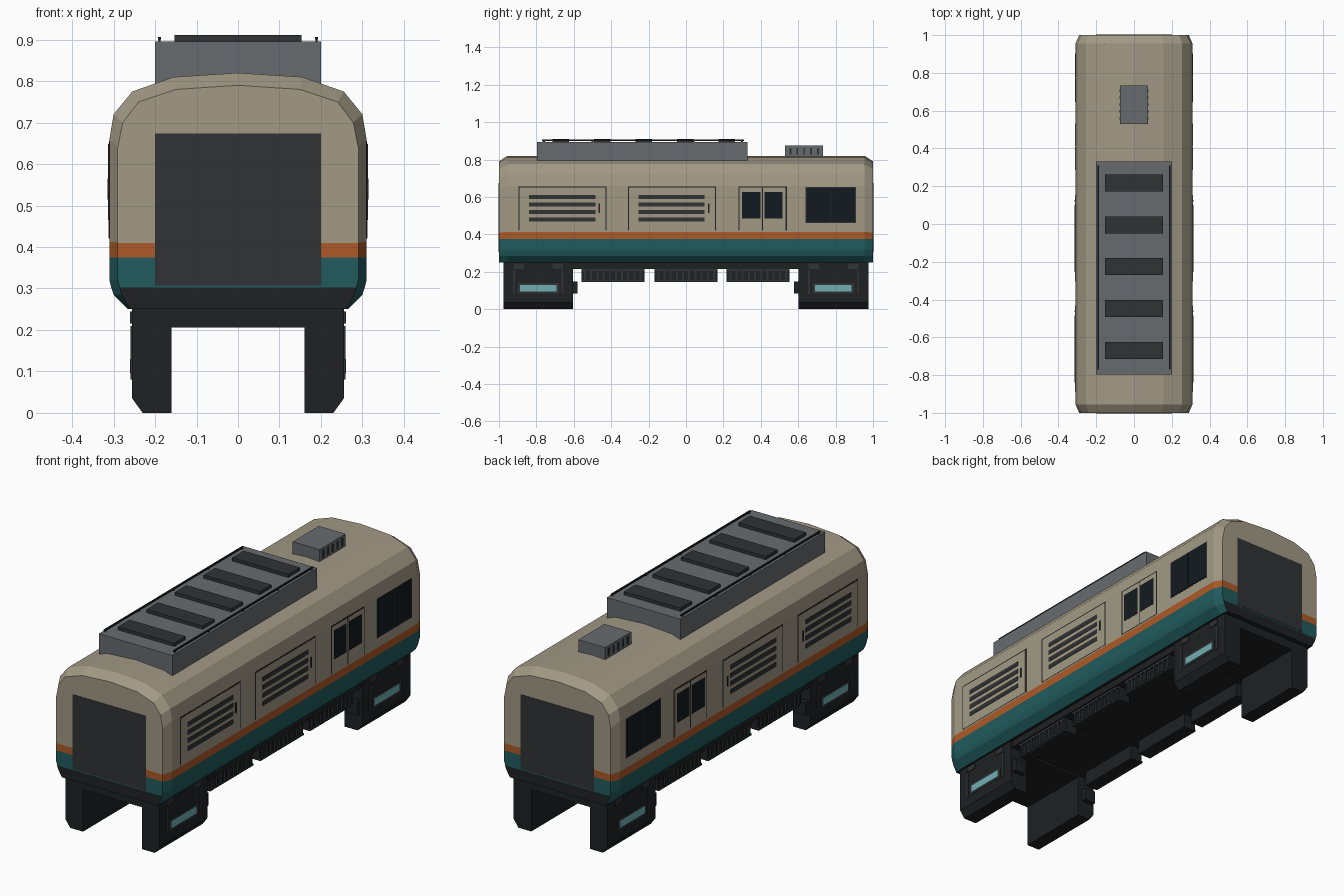
import bpy, bmesh

if "Cube" in bpy.data.objects:
    bpy.data.objects.remove(bpy.data.objects["Cube"])


def mat(name, r, g, b):
    m = bpy.data.materials.new(name)
    m.diffuse_color = (r, g, b, 1)
    m.use_nodes = True
    m.node_tree.nodes["Principled BSDF"].inputs["Base Color"].default_value = m.diffuse_color
    return m


CREAM = mat("cream", 0.36, 0.32, 0.235)
TEAL = mat("teal", 0.015, 0.105, 0.11)
ORANGE = mat("orange", 0.42, 0.10, 0.02)
BLACK = mat("black", 0.014, 0.015, 0.017)
DARK = mat("dark_grey", 0.03, 0.032, 0.034)
GREY = mat("grey", 0.135, 0.148, 0.158)
GLASS = mat("glass", 0.006, 0.01, 0.014)
LIGHT = mat("pale_blue", 0.16, 0.42, 0.45)


def finish(name, bm, *mats):
    bmesh.ops.recalc_face_normals(bm, faces=bm.faces)
    me = bpy.data.meshes.new(name)
    bm.to_mesh(me)
    bm.free()
    ob = bpy.data.objects.new(name, me)
    for m in mats:
        me.materials.append(m)
    bpy.context.collection.objects.link(ob)
    return ob


def boxes(name, material, spans, mirror=False):
    """One object made of boxes, each span (x0, x1, y0, y1, z0, z1)."""
    bm = bmesh.new()
    for x0, x1, y0, y1, z0, z1 in spans:
        for s in ((1, -1) if mirror else (1,)):
            vs = bmesh.ops.create_cube(bm, size=1)["verts"]
            for v in vs:
                v.co = (s * (x0 if v.co.x < 0 else x1),
                        y0 if v.co.y < 0 else y1, z0 if v.co.z < 0 else z1)
    return finish(name, bm, material)


def extrude_y(name, material, outline, y0, y1):
    """Extrude an x-z outline along y."""
    bm = bmesh.new()
    a = [bm.verts.new((x, y0, z)) for x, z in outline]
    b = [bm.verts.new((x, y1, z)) for x, z in outline]
    n = len(a)
    bm.faces.new(a)
    bm.faces.new(b)
    for i in range(n):
        bm.faces.new((a[i], a[(i + 1) % n], b[(i + 1) % n], b[i]))
    return finish(name, bm, material)


# Car body: half profile lofted through four rings, painted in bands
outer = [(0.265, 0.25), (0.30, 0.285), (0.305, 0.30), (0.31, 0.32), (0.31, 0.375),
         (0.31, 0.413), (0.31, 0.66), (0.30, 0.72), (0.255, 0.775), (0.155, 0.81), (0, 0.82)]
inner = [(0.26, 0.25), (0.28, 0.285), (0.285, 0.302), (0.29, 0.32), (0.29, 0.375),
         (0.29, 0.41), (0.29, 0.64), (0.278, 0.70), (0.24, 0.75), (0.15, 0.78), (0, 0.79)]
band = [1, 1, 1, 1, 2, 0, 0, 0, 0, 0]
bm = bmesh.new()
rings = []
for y, prof in ((-1, inner), (-0.955, outer), (0.955, outer), (1, inner)):
    right = [bm.verts.new((x, y, z)) for x, z in prof]
    left = [bm.verts.new((-x, y, z)) for x, z in prof[:-1]] + [right[-1]]
    rings.append((right, left))
for r0, r1 in zip(rings, rings[1:]):
    for p, q in zip(r0, r1):
        for i, m in enumerate(band):
            bm.faces.new((p[i], p[i + 1], q[i + 1], q[i])).material_index = m
    bm.faces.new((r0[0][0], r0[1][0], r1[1][0], r1[0][0])).material_index = 3
for right, left in (rings[0], rings[-1]):
    for i, m in enumerate(band):
        quad = [right[i], right[i + 1], left[i + 1], left[i]]
        if i == len(band) - 1:
            quad.pop(2)
        bm.faces.new(quad).material_index = 3 if i < 2 else m
finish("car_body", bm, CREAM, TEAL, ORANGE, BLACK)

# End gangway panels
boxes("end_panels", DARK, [(-0.2, 0.2, s - 0.01, s + 0.01, 0.307, 0.674)
                           for s in (-0.992, 0.992)])

# Louvred side panels, both sides
W = 0.305
for k, y0 in enumerate((-0.895, -0.31), 1):
    y1 = y0 + 0.47
    boxes(f"louvre_frame_{k}", BLACK, [(W, 0.311, y0, y1, 0.42, 0.656)], True)
    boxes(f"louvre_panel_{k}", CREAM, [(W, 0.312, y0 + .006, y1 - .006, 0.42, 0.65)], True)
    boxes(f"louvre_slats_{k}", DARK, [(W, 0.314, y0 + 0.055, y0 + 0.41, z - .011, z + .011)
                                      for z in (0.48, 0.52, 0.56, 0.60)], True)
    boxes(f"louvre_handle_{k}", BLACK, [(W, 0.315, y0 + .428, y0 + .436, .515, .565)], True)

# Double doors
boxes("door_frame", BLACK, [(W, 0.311, 0.28, 0.54, 0.42, 0.656)], True)
boxes("door_leaves", CREAM, [(W, 0.312, 0.287, 0.407, 0.42, 0.65),
                             (W, 0.312, 0.413, 0.533, 0.42, 0.65)], True)
boxes("door_glass", GLASS, [(W, 0.313, 0.30, 0.398, 0.485, 0.627),
                            (W, 0.313, 0.419, 0.517, 0.485, 0.627)], True)

# Side window
boxes("window_frame", DARK, [(W, 0.311, 0.64, 0.908, 0.46, 0.654)], True)
boxes("window_glass", GLASS, [(W, 0.313, 0.645, 0.772, 0.465, 0.649),
                              (W, 0.313, 0.776, 0.903, 0.465, 0.649)], True)

# Long roof unit with vents and rails; underside follows the roof
extrude_y("roof_unit", GREY, [(-0.2, 0.79), (0.2, 0.79), (0.2, 0.895), (-0.2, 0.895)],
          -0.797, 0.33)
boxes("roof_vents", DARK, [(-0.153, 0.153, y - 0.045, y + 0.045, 0.89, 0.911)
                           for y in (-0.67, -0.448, -0.226, -0.004, 0.218)])
boxes("roof_rails", BLACK, [(0.186, 0.193, -0.77, 0.31, 0.900, 0.907)]
      + [(0.187, 0.192, y - .005, y + .005, 0.89, 0.903)
         for y in (-0.76, -0.5, -0.23, 0.04, 0.30)], True)

# Small roof unit with side slots
boxes("small_roof_unit", GREY, [(-0.073, 0.073, 0.53, 0.733, 0.80, 0.875)])
boxes("small_unit_slots", DARK, [(0.07, 0.076, y - .005, y + .005, 0.826, 0.863)
                                 for y in (0.558, 0.595, 0.632, 0.669, 0.706)], True)

# Underframe and hanging equipment boxes
boxes("underframe", BLACK, [(-0.25, 0.25, -0.62, 0.62, 0.216, 0.252)])
for k, y0 in enumerate((-0.56, -0.168, 0.217), 1):
    y1 = y0 + 0.337
    boxes(f"equipment_box_{k}", BLACK, [(0.17, 0.235, y0, y1, 0.145, 0.22)], True)
    boxes(f"equipment_ribs_{k}", DARK,
          [(0.23, 0.243, y0, y1, 0.205, 0.22), (0.23, 0.24, y0, y1, 0.145, 0.155)]
          + [(0.23, 0.243, y0 + 0.02 + 0.033 * i - .005, y0 + 0.02 + 0.033 * i + .005,
              0.15, 0.21) for i in range(10)], True)

# Bogies: U-shaped frames with side plates, lamps and inner bumpers
half = [(0.16, 0.206), (0.16, 0), (0.23, 0), (0.256, 0.036), (0.256, 0.252)]
frame = half + [(-x, z) for x, z in reversed(half)]
for name, c in (("front", -0.79), ("rear", 0.788)):
    extrude_y(f"{name}_bogie", BLACK, frame, c - 0.187, c + 0.187)
    boxes(f"{name}_bogie_plates", DARK,
          [(0.25, 0.259, c + s * 0.13 - .005, c + s * 0.13 + .005, 0.08, 0.21) for s in (-1, 1)]
          + [(0.25, 0.26, c + s * 0.105 - .028, c + s * 0.105 + .028, 0.216, 0.245)
             for s in (-1, 1)]
          + [(0.25, 0.258, c - 0.11, c + 0.11, 0.085, 0.14)], True)
    boxes(f"{name}_bogie_lamp", LIGHT, [(0.25, 0.26, c - .097, c + .097, .095, .13)], True)
    s = 1 if c < 0 else -1
    ys = sorted((c + s * 0.18, c + s * 0.21))
    boxes(f"{name}_bogie_bumper", BLACK, [(0.185, 0.245, *ys, 0.085, 0.148)], True)
